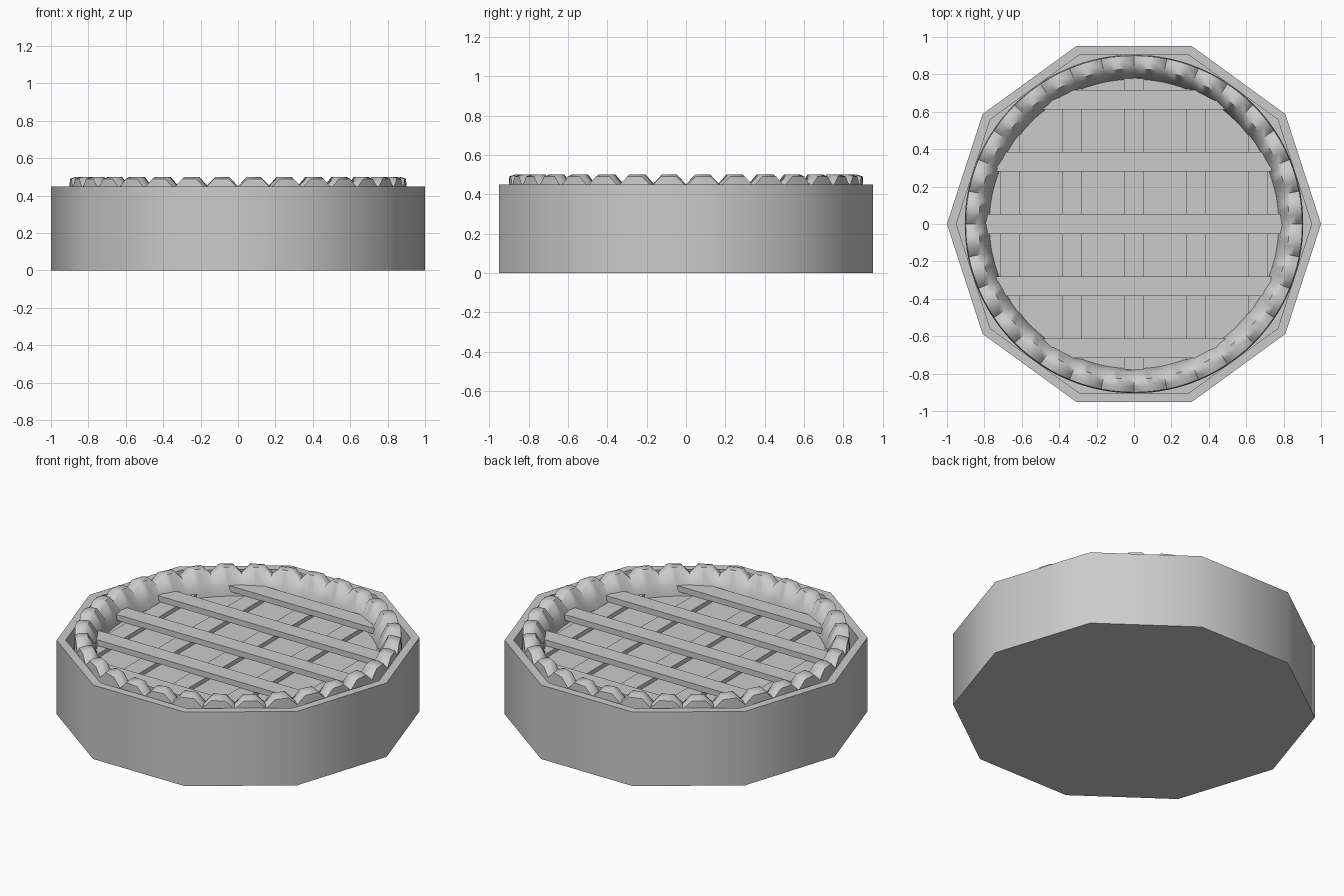
import bpy, bmesh, math

old = bpy.data.objects.get("Cube")
if old:
    bpy.data.objects.remove(old, do_unlink=True)

mat = bpy.data.materials.new("plain grey")
mat.use_nodes = True
GREY = (0.6, 0.6, 0.6, 1)
mat.diffuse_color = GREY
mat.node_tree.nodes["Principled BSDF"].inputs["Base Color"].default_value = GREY


def finish(name, bm, angle=None):
    bmesh.ops.recalc_face_normals(bm, faces=bm.faces)
    mesh = bpy.data.meshes.new(name)
    bm.to_mesh(mesh)
    bm.free()
    mesh.materials.append(mat)
    ob = bpy.data.objects.new(name, mesh)
    bpy.context.collection.objects.link(ob)
    if angle:
        bpy.ops.object.select_all(action="DESELECT")
        ob.select_set(True)
        bpy.context.view_layer.objects.active = ob
        bpy.ops.object.shade_smooth_by_angle(angle=math.radians(angle))
    return ob


def rings_mesh(bm, rings, closed=False):
    """Bridge equal rings of points; returns the vertex rings."""
    vs = [[bm.verts.new(p) for p in ring] for ring in rings]
    pairs = list(zip(vs, vs[1:])) + ([(vs[-1], vs[0])] if closed else [])
    for a, b in pairs:
        n = len(a)
        for i in range(n):
            j = (i + 1) % n
            bm.faces.new((a[i], a[j], b[j], b[i]))
    return vs


def circle(r, z, n):
    return [(r * math.cos(math.tau * i / n), r * math.sin(math.tau * i / n), z)
            for i in range(n)]


def turned(name, profile, n, angle):
    bm = bmesh.new()
    vs = rings_mesh(bm, [circle(r, z, n) for r, z in profile])
    bm.faces.new(vs[0])
    bm.faces.new(vs[-1])
    return finish(name, bm, angle)


# Ten-sided dish with a thin wall, and the round filling inside it
turned("dish", [(1, 0), (1, 0.45), (0.95, 0.45), (0.95, 0.05)], 10, 40)
turned("filling", [(0.8, 0.05), (0.8, 0.35)], 32, 40)

# Crimped crust: the section's top rises and falls along the ring
BUMPS = 32
SECTION = [(0.77, 0.33, 0), (0.785, 0.40, 0.2), (0.83, 0.45, 1), (0.87, 0.45, 1),
           (0.9, 0.44, 1), (0.905, 0.37, 0.3), (0.9, 0.05, 0), (0.78, 0.05, 0)]
PHASES = [(0, 0), (0.28, 0.05), (0.5, 0.05), (0.72, 0.05)]
bm = bmesh.new()
rings = []
for r, z, lift in SECTION:
    ring = []
    for b in range(BUMPS):
        for t, h in PHASES:
            a = math.tau * (b + t) / BUMPS
            ring.append((r * math.cos(a), r * math.sin(a), z + h * lift))
    rings.append(ring)
rings_mesh(bm, rings, closed=True)
finish("crust", bm, 60)


# Lattice strips: each is clipped to the inside of the crust
def strip(name, offset, z0, z1, along_x):
    bm = bmesh.new()
    plan = []
    for side, end in ((-1, -1), (-1, 1), (1, 1), (1, -1)):
        across = offset + side * 0.0525
        along = end * math.sqrt(0.8 ** 2 - across ** 2)
        plan.append((along, across) if along_x else (across, along))
    vs = rings_mesh(bm, [[(x, y, z) for x, y in plan] for z in (z0, z1)])
    bm.faces.new(vs[0])
    bm.faces.new(vs[1])
    finish(name, bm)


for i in range(5):
    offset = (i - 2) * 0.3325
    strip(f"lower_strip_{i + 1}", offset, 0.34, 0.375, False)
    strip(f"upper_strip_{i + 1}", offset, 0.375, 0.41, True)
